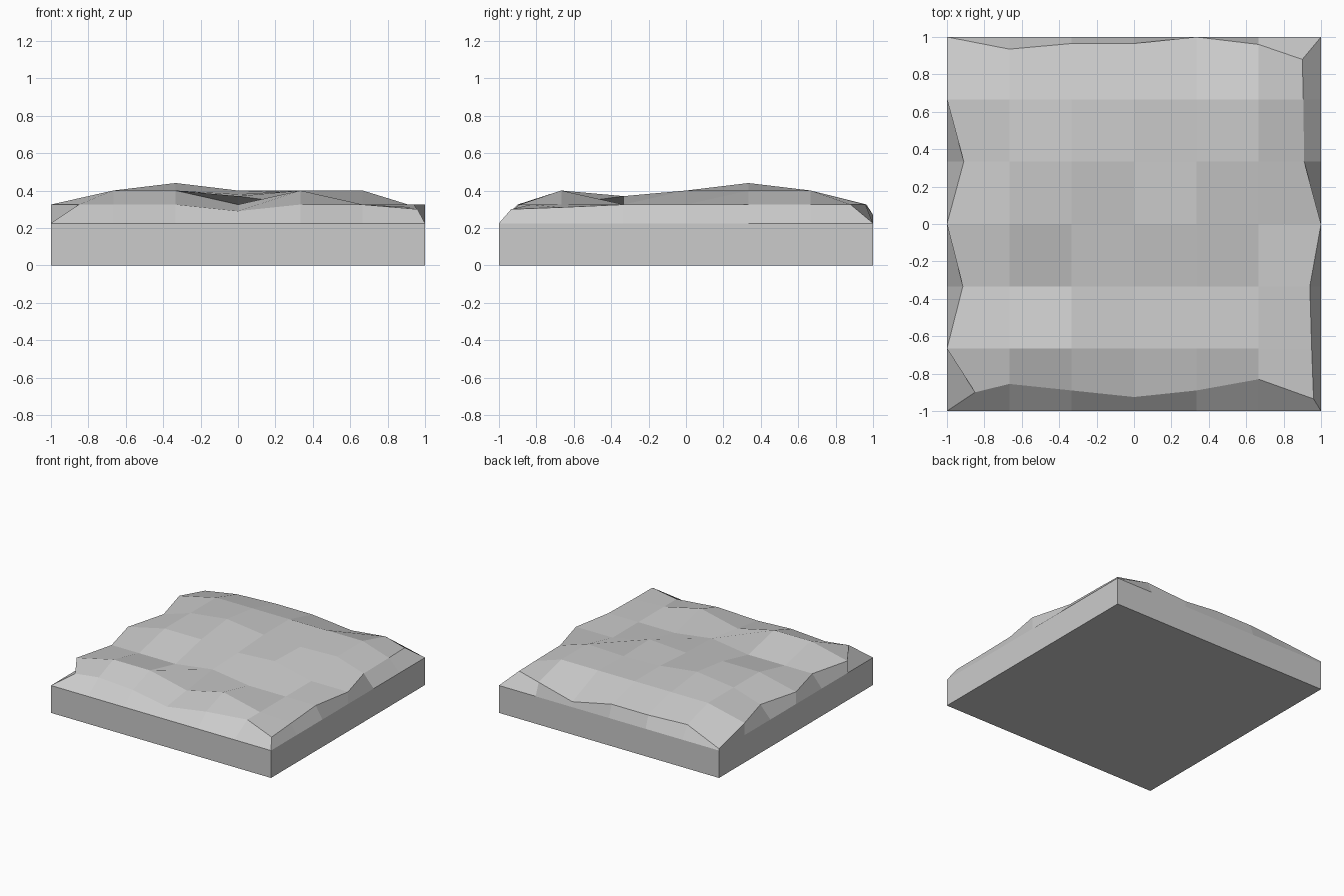
import bpy, bmesh

if "Cube" in bpy.data.objects:
    bpy.data.objects.remove(bpy.data.objects["Cube"])

N = 7
BASE = 0.225

# Surface heights: rows run front to back, columns left to right
HEIGHT = [
    [.325, .325, .325, .29, .325, .325, .30],
    [.325, .40, .40, .325, .40, .325, .31],
    [.325, .325, .325, .37, .325, .325, .325],
    [.325, .40, .40, .38, .40, .325, .325],
    [.325, .40, .44, .40, .39, .40, .325],
    [.325, .40, .40, .40, .40, .40, .325],
    [.24, .325, .325, .325, .27, .325, .325],
]
# How far the rim is pulled in along each side
FRONT = [.10, .145, .11, .075, .11, .17, .065]
BACK = [0, .065, .035, .035, 0, .04, .12]
LEFT = [.15, 0, .085, 0, .09, 0, 0]
RIGHT = [.04, .05, .06, 0, .09, .095, .10]


def grid(k):
    return -1 + 2 * k / (N - 1)


bm = bmesh.new()

# Bumpy top surface
top = {}
for j in range(N):
    for i in range(N):
        x, y = grid(i), grid(j)
        if i == 0:
            x += LEFT[j]
        if i == N - 1:
            x -= RIGHT[j]
        if j == 0:
            y += FRONT[i]
        if j == N - 1:
            y -= BACK[i]
        top[i, j] = bm.verts.new((x, y, HEIGHT[j][i]))
for j in range(N - 1):
    for i in range(N - 1):
        bm.faces.new((top[i, j], top[i + 1, j], top[i + 1, j + 1], top[i, j + 1]))

# Sloping skirt and straight block sides around the outline
m = N - 1
ring = ([(i, 0) for i in range(m)] + [(m, j) for j in range(m)]
        + [(i, m) for i in range(m, 0, -1)] + [(0, j) for j in range(m, 0, -1)])
edge = [bm.verts.new((grid(i), grid(j), BASE)) for i, j in ring]
foot = [bm.verts.new((grid(i), grid(j), 0)) for i, j in ring]
for k in range(len(ring)):
    n = (k + 1) % len(ring)
    bm.faces.new((edge[k], edge[n], top[ring[n]], top[ring[k]]))
    bm.faces.new((foot[k], foot[n], edge[n], edge[k]))

# Flat underside
bm.faces.new(foot[::-1])
bmesh.ops.recalc_face_normals(bm, faces=bm.faces)

mesh = bpy.data.meshes.new("terrain_tile")
bm.to_mesh(mesh)
bm.free()
bpy.context.collection.objects.link(bpy.data.objects.new("terrain_tile", mesh))
